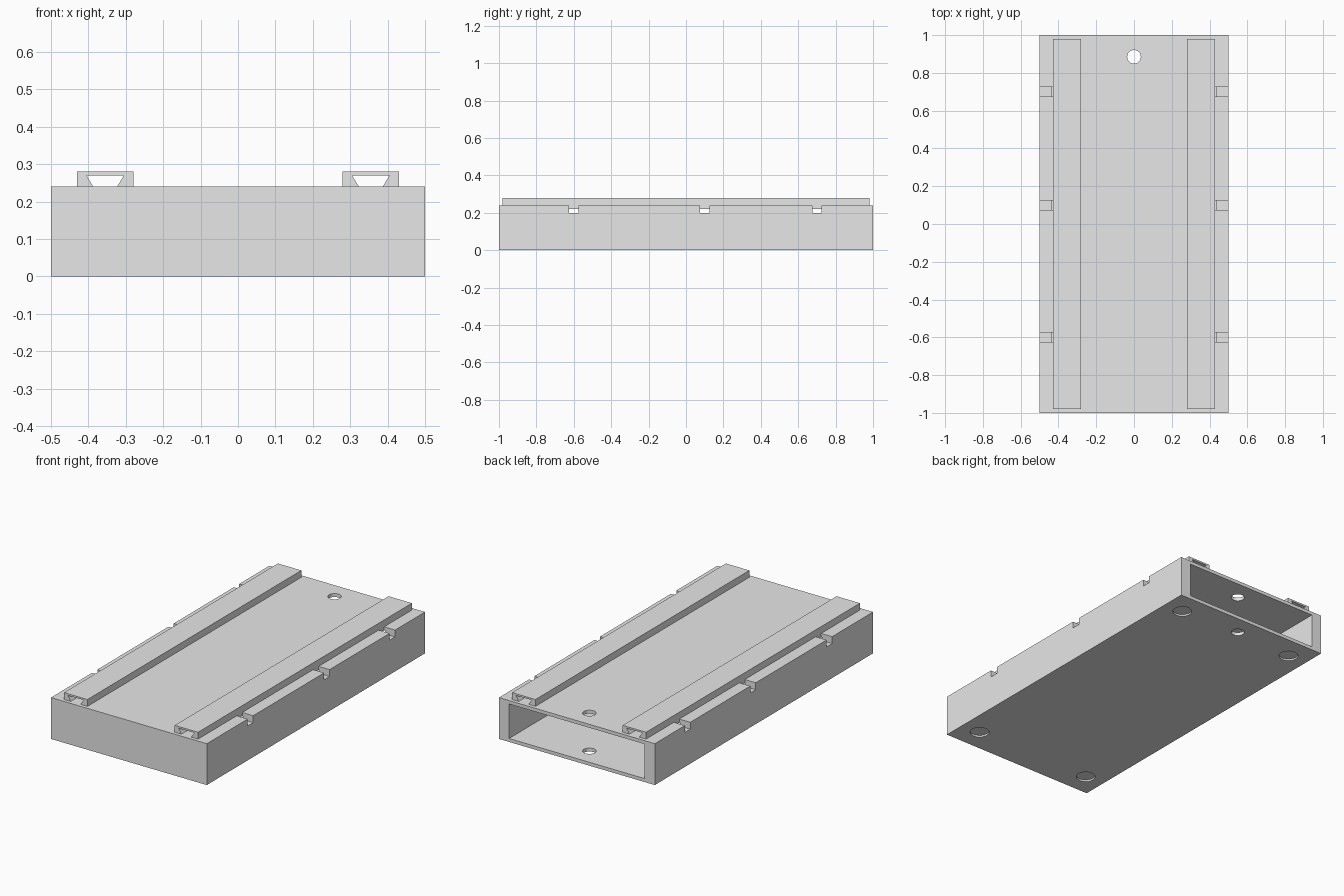
import bpy
import bmesh
from mathutils import Matrix, Vector

default = bpy.data.objects.get("Cube")
if default:
    bpy.data.objects.remove(default, do_unlink=True)

grey = bpy.data.materials.new("light grey")
grey.use_nodes = True
COLOUR = (0.8, 0.8, 0.8, 1.0)
grey.diffuse_color = COLOUR
for node in grey.node_tree.nodes:
    if node.type == "BSDF_PRINCIPLED":
        node.inputs["Base Color"].default_value = COLOUR


def finish(name, bm):
    bmesh.ops.recalc_face_normals(bm, faces=bm.faces)
    mesh = bpy.data.meshes.new(name)
    bm.to_mesh(mesh)
    bm.free()
    mesh.materials.append(grey)
    obj = bpy.data.objects.new(name, mesh)
    bpy.context.collection.objects.link(obj)
    return obj


def box(name, low, high):
    low, high = Vector(low), Vector(high)
    bm = bmesh.new()
    bmesh.ops.create_cube(bm, size=1)
    bmesh.ops.scale(bm, vec=high - low, verts=bm.verts)
    bmesh.ops.translate(bm, vec=(low + high) / 2, verts=bm.verts)
    return finish(name, bm)


def cylinder(name, x, y, radius, low, high):
    bm = bmesh.new()
    bmesh.ops.create_cone(bm, cap_ends=True, segments=32, radius1=radius, radius2=radius,
                          depth=high - low,
                          matrix=Matrix.Translation((x, y, (low + high) / 2)))
    return finish(name, bm)


def cut(target, cutter):
    cutter.hide_render = True
    mod = target.modifiers.new("cut", "BOOLEAN")
    mod.operation = "DIFFERENCE"
    mod.solver = "EXACT"
    mod.object = cutter
    bpy.context.view_layer.objects.active = target
    bpy.ops.object.modifier_apply(modifier=mod.name)
    bpy.data.objects.remove(cutter, do_unlink=True)


# Hollow case, open at the back
case = box("case", (-0.5, -1, 0), (0.5, 1, 0.24))
cut(case, box("cavity_cutter", (-0.435, -0.93, 0.02), (0.435, 1.1, 0.22)))

# Vertical hole through lid and floor
cut(case, cylinder("hole_cutter", 0, 0.885, 0.036, -0.1, 0.4))

for side in (-1, 1):
    # Notches along the upper side edges
    for y in (-0.6, 0.1, 0.7):
        x1, x2 = sorted((side * 0.43, side * 0.6))
        cut(case, box("notch_cutter", (x1, y - 0.025, 0.2), (x2, y + 0.025, 0.3)))
    # Shallow round recesses under the corners
    for y in (-0.865, 0.865):
        cut(case, cylinder("recess_cutter", side * 0.38, y, 0.052, -0.1, 0.01))

# Rails with a dovetail channel open to the case
half_profile = [(0.075, 0.24), (0.075, 0.28)]
channel = [(0.032, 0.24), (0.05, 0.27)]
outline = (half_profile + [(-x, z) for x, z in reversed(half_profile)]
           + [(-x, z) for x, z in channel] + [(x, z) for x, z in reversed(channel)])
for name, centre in (("right_rail", -0.355), ("left_rail", 0.355)):
    bm = bmesh.new()
    face = bm.faces.new([bm.verts.new((centre + x, -0.98, z)) for x, z in outline])
    extruded = bmesh.ops.extrude_face_region(bm, geom=[face], use_keep_orig=True)
    moved = [v for v in extruded["geom"] if isinstance(v, bmesh.types.BMVert)]
    bmesh.ops.translate(bm, vec=(0, 1.96, 0), verts=moved)
    finish(name, bm)
